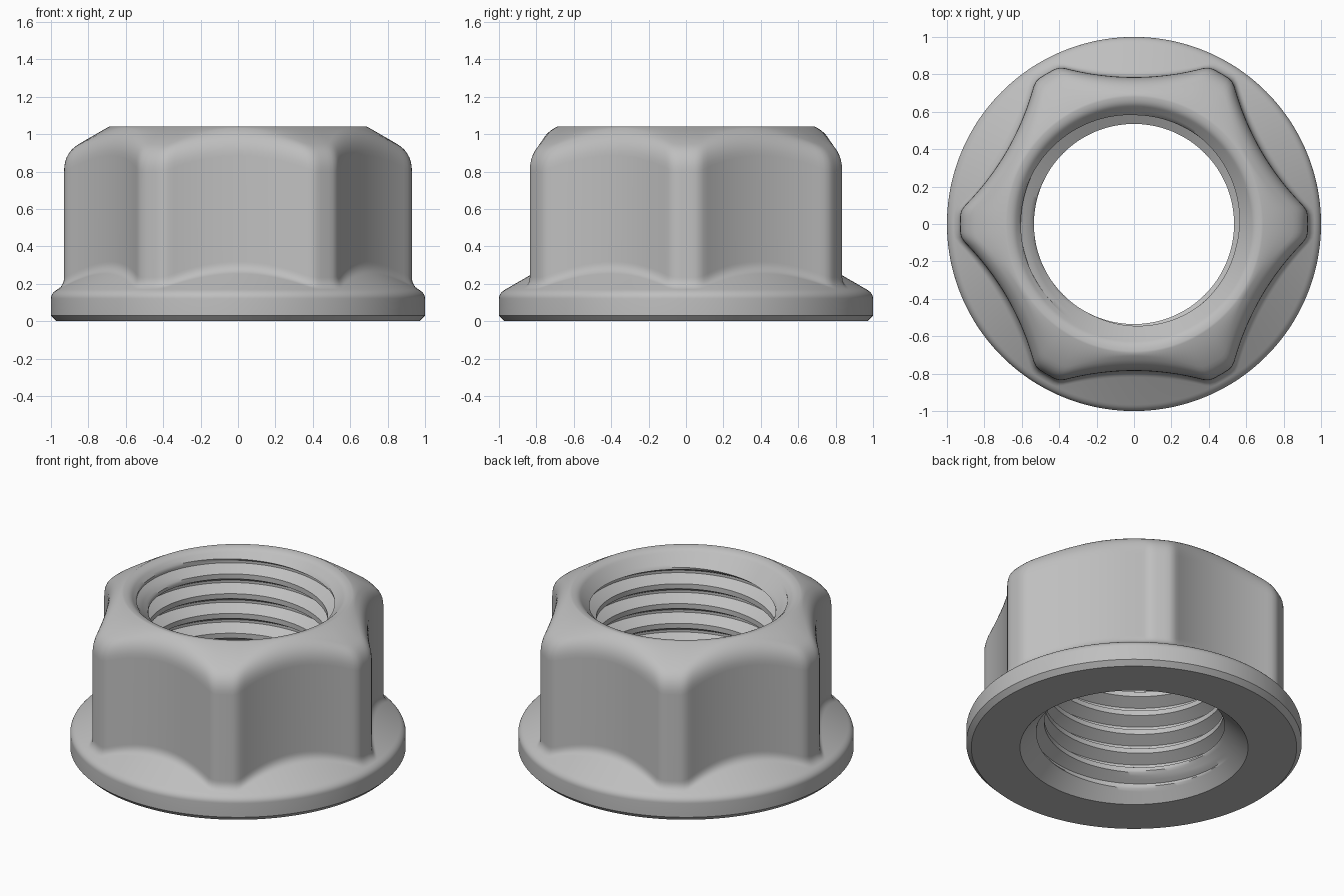
import bpy, bmesh, math
from mathutils import Vector

cube = bpy.data.objects.get("Cube")
if cube:
    bpy.data.objects.remove(cube, do_unlink=True)

SEGMENTS = 240
SLOPE = math.tan(math.radians(30))
PITCH, MINOR, MAJOR = 0.13, 0.535, 0.605
BORE_TOP = 1.02


def hex_radius(angle):
    """Six concave sides, blended into round corners."""
    phi = (angle % (math.pi / 3)) - math.pi / 6
    arc, mid, corner, blend = 1.44, 0.785, 0.93, 0.025
    d = arc + mid
    side = d * math.cos(phi) - math.sqrt(arc ** 2 - (d * math.sin(phi)) ** 2)
    h = max(blend - abs(side - corner), 0) / blend
    return min(side, corner) - h * h * blend / 4


def bend(a, b, c, steps=7):
    """Rounded corner from a to c around b."""
    a, b, c = Vector(a), Vector(b), Vector(c)
    ts = [i / steps for i in range(steps + 1)]
    return [a * (1 - t) ** 2 + b * 2 * t * (1 - t) + c * t * t for t in ts]


def outer_profile(R):
    """Radius and height from the bottom hole rim, over the flange, to the top rim."""
    foot = 0.17 + (0.965 - R) * SLOPE
    shoulder = 1.04 - (R - 0.69) * SLOPE
    path = [Vector(p) for p in ((0.68, 0), (0.97, 0), (1, 0.03))]
    path += bend((1, 0.12), (1, 0.15), (0.966, 0.1695))
    path += bend((R + 0.035, foot - 0.035 * SLOPE), (R, foot), (R, foot + 0.045))
    path += bend((R, shoulder - 0.1), (R, shoulder), (R - 0.08, shoulder + 0.08 * SLOPE))
    path += bend((0.69, 1.04), (0.65, 1.04), (0.63, BORE_TOP))
    return path


# Thread section, with extra steps along the flanks
corners = [(0, MAJOR), (0.125, MAJOR), (0.4375, MINOR), (0.6875, MINOR), (1, MAJOR)]
thread = []
for (f0, r0), (f1, r1) in zip(corners, corners[1:]):
    for s in range(3):
        thread.append((f0 + (f1 - f0) * s / 3, r0 + (r1 - r0) * s / 3))
TURNS = math.ceil(BORE_TOP / PITCH) + 2


def bore_profile(angle):
    """Helical thread cut off by the countersinks at both ends."""
    path = []
    for turn in range(TURNS):
        for f, r in thread:
            z = PITCH * (turn - 1 + f + angle / math.tau)
            z = min(max(z, 0), BORE_TOP)
            path.append((max(r, 0.68 - z, 0.63 - (BORE_TOP - z)), z))
    return path


def add_skin(bm, profile, shift=0):
    """Skin a profile round the axis; shift joins the helix one turn up."""
    cols = []
    for s in range(SEGMENTS):
        a = math.tau * s / SEGMENTS
        cols.append([bm.verts.new((r * math.cos(a), r * math.sin(a), z))
                     for r, z in profile(a)])
    last = len(cols[0]) - 1
    for s in range(SEGMENTS):
        here, there = cols[s], cols[(s + 1) % SEGMENTS]
        k = shift if s == SEGMENTS - 1 else 0
        for i in range(last):
            ring = [here[i], there[min(i + k, last)], there[min(i + 1 + k, last)], here[i + 1]]
            bm.faces.new(list(dict.fromkeys(ring)))


# Flanged nut body with threaded hole
bm = bmesh.new()
add_skin(bm, lambda a: outer_profile(hex_radius(a)))
add_skin(bm, bore_profile, len(thread))
bmesh.ops.remove_doubles(bm, verts=bm.verts, dist=0.0001)
bmesh.ops.recalc_face_normals(bm, faces=bm.faces)
mesh = bpy.data.meshes.new("flange_nut")
bm.to_mesh(mesh)
bm.free()
nut = bpy.data.objects.new("flange_nut", mesh)
bpy.context.collection.objects.link(nut)

# Plain steel colour
steel = bpy.data.materials.new("steel_grey")
steel.use_nodes = True
colour = (0.52, 0.52, 0.52, 1)
steel.diffuse_color = colour
steel.node_tree.nodes["Principled BSDF"].inputs["Base Color"].default_value = colour
mesh.materials.append(steel)

bpy.ops.object.select_all(action="DESELECT")
nut.select_set(True)
bpy.context.view_layer.objects.active = nut
bpy.ops.object.shade_smooth_by_angle(angle=math.radians(35))
